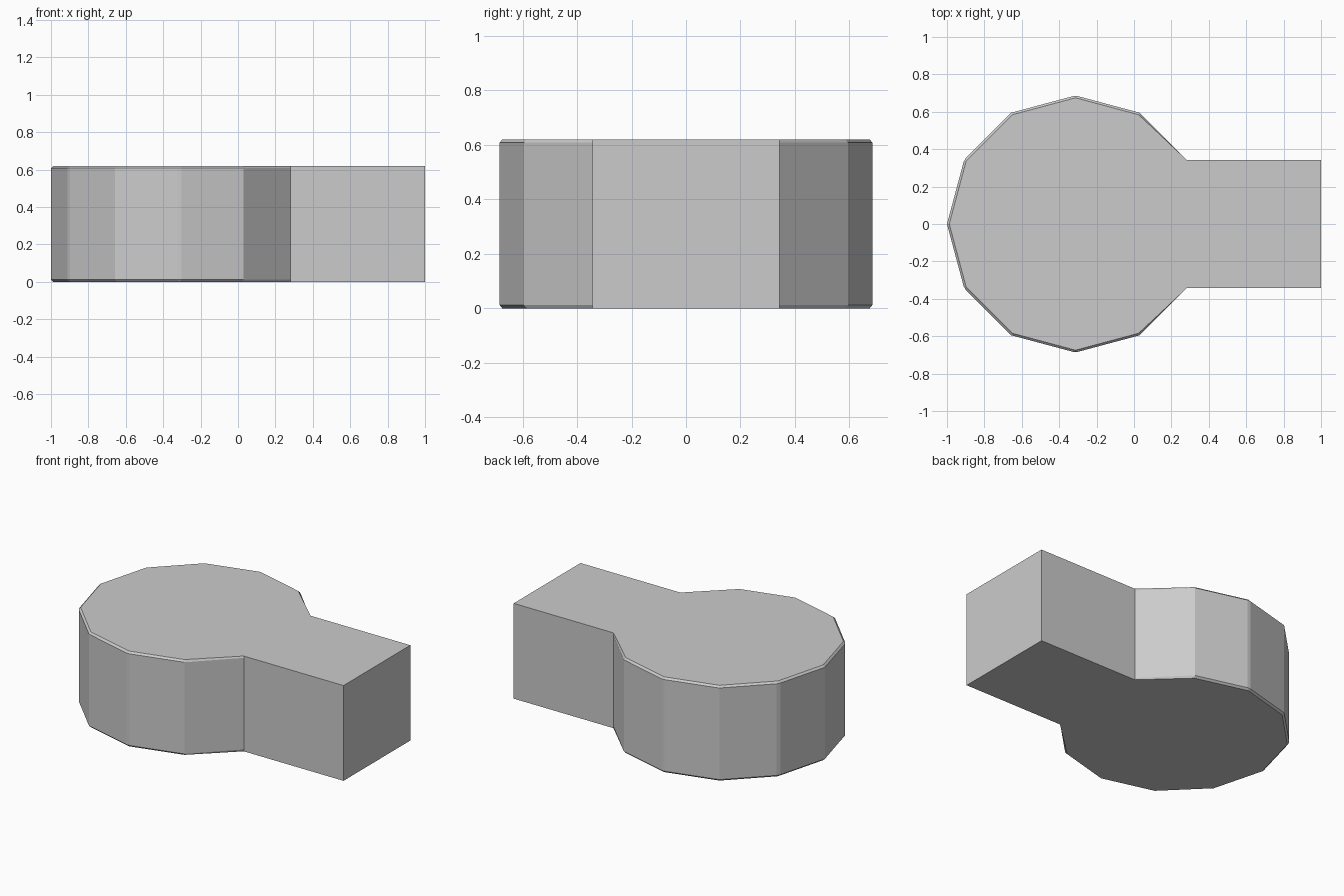
import bpy, bmesh
from math import sin, cos, radians

if "Cube" in bpy.data.objects:
    bpy.data.objects.remove(bpy.data.objects["Cube"])

R, CX, H = 0.687, -0.313, 0.62   # head radius, head centre, height
BEVEL = 0.012

# Keyhole outline: twelve-sided head opening into a straight shank
rim = [(CX + R * cos(radians(a)), R * sin(radians(a))) for a in range(30, 331, 30)]
outline = rim + [(1, -R / 2), (1, R / 2)]

bm = bmesh.new()
base = [bm.verts.new((x, y, 0)) for x, y in outline]
face = bm.faces.new(base)
extruded = bmesh.ops.extrude_face_region(bm, geom=[face])['geom']
top = [v for v in extruded if isinstance(v, bmesh.types.BMVert)]
bmesh.ops.translate(bm, verts=top, vec=(0, 0, H))
bmesh.ops.recalc_face_normals(bm, faces=bm.faces[:])


def on_head(v):
    return v.co.x < 0.29


# Chamfer the head's upper and lower rims and its marked vertical corners
corners = [rim[i] for i in (2, 4, 6, 8)]
edges = []
for e in bm.edges:
    a, b = e.verts
    if abs(a.co.z - b.co.z) < 1e-4:
        if on_head(a) and on_head(b):
            edges.append(e)
    elif any(abs(a.co.x - x) + abs(a.co.y - y) < 1e-3 for x, y in corners):
        edges.append(e)
bmesh.ops.bevel(bm, geom=edges, offset=BEVEL, offset_type='OFFSET', segments=1,
                profile=0.5, affect='EDGES', clamp_overlap=True)
bmesh.ops.recalc_face_normals(bm, faces=bm.faces[:])

mesh = bpy.data.meshes.new("keyhole_block")
bm.to_mesh(mesh)
bm.free()
bpy.context.collection.objects.link(bpy.data.objects.new("keyhole_block", mesh))
